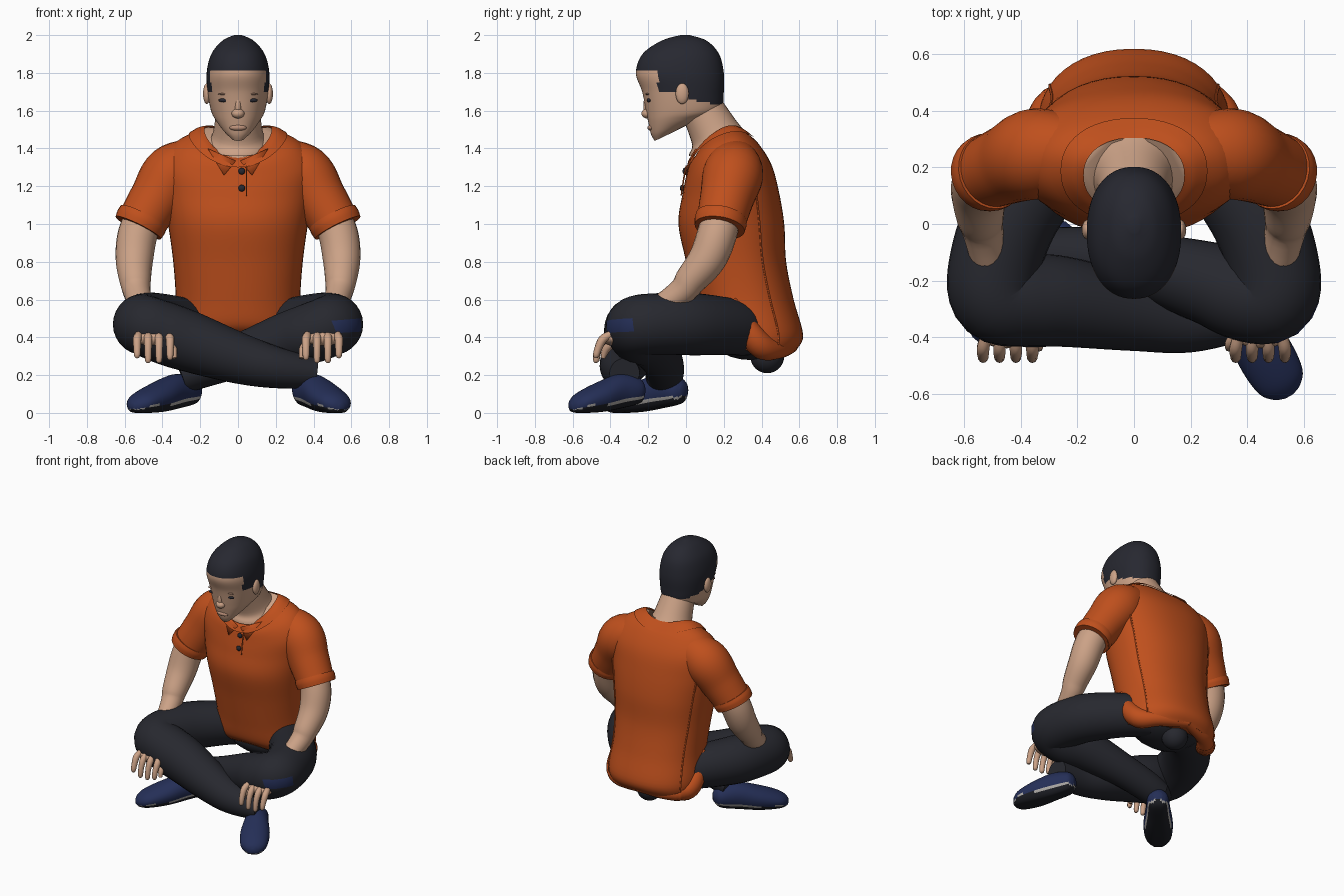
import bpy, bmesh, math
from mathutils import Vector

cube = bpy.data.objects.get("Cube")
if cube:
    bpy.data.objects.remove(cube)


def material(name, *rgb):
    m = bpy.data.materials.new(name)
    m.use_nodes = True
    m.diffuse_color = (*rgb, 1)
    bsdf = m.node_tree.nodes["Principled BSDF"]
    bsdf.inputs["Base Color"].default_value = (*rgb, 1)
    bsdf.inputs["Roughness"].default_value = 0.8
    return m


SKIN = material("skin", 0.60, 0.36, 0.24)
LIPS = material("lips", 0.50, 0.28, 0.19)
HAIR = material("dark hair", 0.020, 0.021, 0.030)
SHIRT = material("orange cloth", 0.52, 0.079, 0.012)
TROUSERS = material("charcoal cloth", 0.020, 0.021, 0.028)
SHOE = material("navy shoe", 0.018, 0.028, 0.095)
SOLE = material("black sole", 0.012, 0.013, 0.018)
TRIM = material("grey trim", 0.42, 0.40, 0.38)


def finish(name, bm, mats, rule=None, angle=50):
    bmesh.ops.recalc_face_normals(bm, faces=bm.faces)
    if rule:
        for f in bm.faces:
            f.material_index = rule(f)
    mesh = bpy.data.meshes.new(name)
    bm.to_mesh(mesh)
    bm.free()
    for m in mats:
        mesh.materials.append(m)
    ob = bpy.data.objects.new(name, mesh)
    bpy.context.collection.objects.link(ob)
    bpy.ops.object.select_all(action="DESELECT")
    bpy.context.view_layer.objects.active = ob
    ob.select_set(True)
    bpy.ops.object.shade_smooth_by_angle(angle=math.radians(angle))
    return ob


def smooth(rows, n=6):
    """Catmull-Rom interpolation of rows of numbers."""
    out = []
    for i in range(len(rows) - 1):
        quad = list(zip(rows[max(i - 1, 0)], rows[i], rows[i + 1], rows[min(i + 2, len(rows) - 1)]))
        for k in range(n):
            t = k / n
            out.append([b + 0.5 * t * (c - a + t * (2 * a - 5 * b + 4 * c - d + t * (3 * (b - c) + d - a)))
                        for a, b, c, d in quad])
    return out + [list(rows[-1])]


def loft(name, rings, mats, rule=None, caps=True):
    bm = bmesh.new()
    vs = [[bm.verts.new(p) for p in r] for r in rings]
    n = len(vs[0])
    for a, b in zip(vs, vs[1:]):
        for j in range(n):
            bm.faces.new((a[j], a[(j + 1) % n], b[(j + 1) % n], b[j]))
    if caps:
        bm.faces.new(vs[0][::-1])
        bm.faces.new(vs[-1])
    return finish(name, bm, mats, rule)


def tube(name, rows, mats, ref=(0, 0, 1), n=20, steps=6, rule=None):
    """Round limb through (x, y, z, radius) rows."""
    rows = smooth(rows, steps)
    pts = [Vector(r[:3]) for r in rows]
    rings = []
    for i, p in enumerate(pts):
        t = pts[min(i + 1, len(pts) - 1)] - pts[max(i - 1, 0)]
        u = t.cross(Vector(ref)).normalized()
        v = u.cross(t).normalized()
        turn = [math.tau * j / n for j in range(n)]
        rings.append([p + rows[i][3] * (u * math.cos(a) + v * math.sin(a)) for a in turn])
    return loft(name, rings, mats, rule)


def slices(rows, n=48, steps=6):
    """Slightly squared body rings from front y/z, back y/z, half width and side lift."""
    out = []
    for yf, zf, yb, zb, rx, lift in smooth(rows, steps):
        r = []
        for j in range(n):
            c, s = [math.copysign(abs(v) ** 0.91, v) for v in
                    (math.cos(math.tau * j / n), math.sin(math.tau * j / n))]
            r.append(Vector((rx * c, (yf + yb) / 2 + (yb - yf) / 2 * s,
                             (zf + zb) / 2 + (zb - zf) / 2 * s + lift * c * c)))
        out.append(r)
    return out


def ball(name, loc, scale, mat):
    bm = bmesh.new()
    bmesh.ops.create_uvsphere(bm, u_segments=20, v_segments=12, radius=1)
    bmesh.ops.scale(bm, vec=scale, verts=bm.verts)
    bmesh.ops.translate(bm, vec=loc, verts=bm.verts)
    return finish(name, bm, [mat])


# Shirt body; the closed neck opening shows skin
torso = slices([
    (0.12, 0.42, 0.58, 0.33, 0.32, -0.05), (0.07, 0.47, 0.62, 0.41, 0.34, -0.02),
    (0.04, 0.60, 0.57, 0.60, 0.33, 0), (0.00, 0.80, 0.53, 0.80, 0.343, 0),
    (-0.04, 1.00, 0.52, 1.00, 0.37, 0), (-0.02, 1.15, 0.49, 1.18, 0.395, 0),
    (0.00, 1.25, 0.45, 1.32, 0.405, 0.03), (0.015, 1.31, 0.38, 1.43, 0.325, 0.06),
    (0.04, 1.34, 0.31, 1.49, 0.18, 0.075)])
loft("shirt_body", torso, [SHIRT, SKIN],
     lambda f: int(len(f.verts) > 4 and f.calc_center_median().z > 1))
collar = slices([(0.0, 1.30, 0.375, 1.445, 0.26, 0.10), (0.02, 1.335, 0.34, 1.475, 0.215, 0.092),
                 (0.04, 1.35, 0.305, 1.50, 0.178, 0.075)])
loft("collar", collar, [SHIRT], caps=False)

# Placket and buttons
tube("placket_edge", [(0.045, 0.002, 1.31, 0.004), (0.045, -0.012, 1.24, 0.004),
                      (0.045, -0.025, 1.15, 0.004)], [SHIRT], ref=(1, 0, 0), n=6)
for i, (y, z) in enumerate([(-0.006, 1.28), (-0.02, 1.19)]):
    ball(f"button_{i + 1}", (0.02, y, z), (0.018, 0.012, 0.018), HAIR)

# Head, with hair chosen by a hairline rule
head = slices([
    (-0.165, 1.44, -0.06, 1.49, 0.04, 0), (-0.185, 1.475, 0.02, 1.53, 0.08, 0),
    (-0.20, 1.54, 0.10, 1.56, 0.118, 0), (-0.212, 1.60, 0.185, 1.60, 0.143, 0),
    (-0.232, 1.70, 0.20, 1.70, 0.161, 0), (-0.265, 1.80, 0.20, 1.80, 0.166, 0),
    (-0.23, 1.90, 0.175, 1.90, 0.141, 0), (-0.13, 1.97, 0.11, 1.97, 0.083, 0),
    (-0.03, 2.00, 0.02, 2.00, 0.02, 0)], n=64, steps=8)


def hairline(f):
    c = f.calc_center_median()
    edge = 1.81 if c.y < -0.15 else 1.70 if c.y < 0.02 else 1.665 - 0.2 * c.y
    return int(c.z > edge)


loft("head", head, [SKIN, HAIR], hairline)
tube("neck", [(0, 0.178, 1.415, 0.172), (0, 0.155, 1.475, 0.135), (0, 0.085, 1.61, 0.113)],
     [SKIN], ref=(1, 0, 0), n=32)
ball("nose", (0, -0.206, 1.585), (0.034, 0.03, 0.026), SKIN)
ball("nose_bridge", (0, -0.206, 1.625), (0.017, 0.02, 0.055), SKIN)
ball("lips", (0, -0.184, 1.51), (0.045, 0.02, 0.017), LIPS)


def knee_patch(f):
    c = f.calc_center_median()
    return int(abs(c.z - 0.455) < 0.03 and c.y < -0.3 and c.x > 0.53)


for side, s in (("left", 1), ("right", -1)):
    def mirrored(rows):
        return [(s * r[0], *r[1:]) for r in rows]

    # Face details
    ball(f"{side}_eye", (s * 0.068, -0.196, 1.655), (0.036, 0.012, 0.011), HAIR)
    ball(f"{side}_brow", (s * 0.07, -0.204, 1.688), (0.036, 0.01, 0.005), LIPS)
    ball(f"{side}_ear", (s * 0.165, -0.02, 1.69), (0.02, 0.035, 0.055), SKIN)

    # Collar point
    bm = bmesh.new()
    bm.faces.new([bm.verts.new((s * x, y, z)) for x, y, z in
                  ((0.012, 0.012, 1.335), (0.16, 0.05, 1.40), (0.075, -0.006, 1.26))])
    point = finish(f"{side}_collar_point", bm, [SHIRT])
    point.modifiers.new("thickness", "SOLIDIFY").thickness = 0.012

    # Sleeve, cuff and side seam
    tube(f"{side}_sleeve", mirrored([(0.20, 0.26, 1.34, 0.12), (0.34, 0.25, 1.265, 0.16),
                                     (0.435, 0.215, 1.13, 0.142), (0.522, 0.18, 0.99, 0.128)]),
         [SHIRT], ref=(0, 1, 0), n=28)
    tube(f"{side}_cuff", mirrored([(0.50, 0.188, 1.035, 0.136), (0.513, 0.183, 1.01, 0.139),
                                   (0.528, 0.178, 0.98, 0.134)]), [SHIRT], ref=(0, 1, 0), n=28)
    j = 4 if s > 0 else 20
    tube(f"{side}_side_seam", [(*r[j], 0.006) for r in torso[2:36:3]], [SHIRT], ref=(1, 0, 0), n=6, steps=2)

    # Rolled shirt hem, gathered at the hip
    tube(f"{side}_shirt_hem", mirrored([(0.315, 0.25, 0.60, 0.02), (0.325, 0.32, 0.46, 0.055),
                                        (0.295, 0.40, 0.355, 0.07), (0.19, 0.50, 0.34, 0.05),
                                        (0.0, 0.56, 0.355, 0.035)]), [SHIRT], ref=(0.6, 0.8, 0), n=18)

    # Bare arm, reaching over the knee
    tube(f"{side}_arm", mirrored([(0.47, 0.20, 1.10, 0.10), (0.53, 0.165, 0.95, 0.105),
                                  (0.548, 0.115, 0.82, 0.10), (0.545, 0.03, 0.71, 0.085),
                                  (0.53, -0.05, 0.62, 0.07), (0.47, -0.34, 0.43, 0.05)]),
         [SKIN], ref=(1, 0, 0))
    ball(f"{side}_hand", (s * 0.45, -0.39, 0.395), (0.10, 0.05, 0.04), SKIN)
    for i in range(4):
        x, tip = 0.36 + 0.058 * i, (0.28, 0.265, 0.265, 0.29)[i]
        tube(f"{side}_finger_{i + 1}", mirrored([
            (x * 0.9 + 0.045, -0.40, 0.415, 0.02), (x, -0.44, 0.39, 0.023),
            (x, -0.465, 0.34, 0.02), (x, -0.475, tip + 0.015, 0.017), (x, -0.475, tip, 0.008)]),
            [SKIN], ref=(1, 0, 0), n=10, steps=4)
    tube(f"{side}_thumb", mirrored([(0.38, -0.37, 0.38, 0.02), (0.345, -0.42, 0.34, 0.022),
                                    (0.335, -0.44, 0.29, 0.012)]), [SKIN], ref=(1, 0, 0), n=10, steps=4)

    # Crossed leg: shared thigh, then this side's own shin; a worn patch on the left knee
    thigh = [(0.13, 0.36, 0.43, 0.13), (0.27, 0.24, 0.455, 0.15), (0.43, 0.03, 0.47, 0.165),
             (0.495, -0.16, 0.47, 0.163), (0.485, -0.26, 0.46, 0.16)]
    front_shin = [(0.38, -0.27, 0.42, 0.165), (0.25, -0.275, 0.375, 0.16), (0.0, -0.315, 0.29, 0.135),
                  (-0.2, -0.345, 0.24, 0.11), (-0.41, -0.325, 0.21, 0.08)]
    back_shin = [(0.38, -0.25, 0.42, 0.16), (0.25, -0.205, 0.385, 0.145), (0.0, -0.14, 0.30, 0.115),
                 (-0.2, -0.115, 0.235, 0.105), (-0.30, -0.115, 0.20, 0.10)]
    tube(f"{side}_trouser_leg", mirrored(thigh + (back_shin if s > 0 else front_shin)),
         [TROUSERS, SHOE], n=28, rule=knee_patch)

    # Shoe on the opposite side, pointing outwards
    heel, toe = ((-0.22, -0.01), (-0.56, -0.41)) if s > 0 else ((0.33, -0.23), (0.55, -0.61))
    heel, toe = Vector((*heel, 0)), Vector((*toe, 0))
    across = (toe - heel).cross(Vector((0, 0, 1))).normalized()
    rings = []
    for t, w, low, top in smooth([(0, 0.03, 0.09, 0.15), (0.08, 0.07, 0.05, 0.19), (0.33, 0.083, 0.025, 0.205),
                                  (0.6, 0.10, 0.006, 0.165), (0.85, 0.09, 0.0, 0.115),
                                  (0.96, 0.055, 0.006, 0.08), (1, 0.015, 0.02, 0.05)]):
        ring = []
        for k in range(32):
            c, z = math.cos(math.tau * k / 32), math.sin(math.tau * k / 32)
            z = max(z * 1.15, -1) if z < 0 else z
            ring.append(heel.lerp(toe, t) + across * w * c + Vector((0, 0, max((low + top + (top - low) * z) / 2, 0))))
        rings.append(ring)

    def shoe_rule(f):
        return 1 if f.normal.z < -0.5 else 2 if f.normal.z < -0.36 else 0

    loft(f"{side}_shoe", rings, [SHOE, SOLE, TRIM], shoe_rule)

# Trouser seat
ball("trouser_seat", (0, 0.34, 0.41), (0.28, 0.21, 0.13), TROUSERS)
ball("trouser_seat_fold", (0, 0.43, 0.30), (0.09, 0.09, 0.09), TROUSERS)
